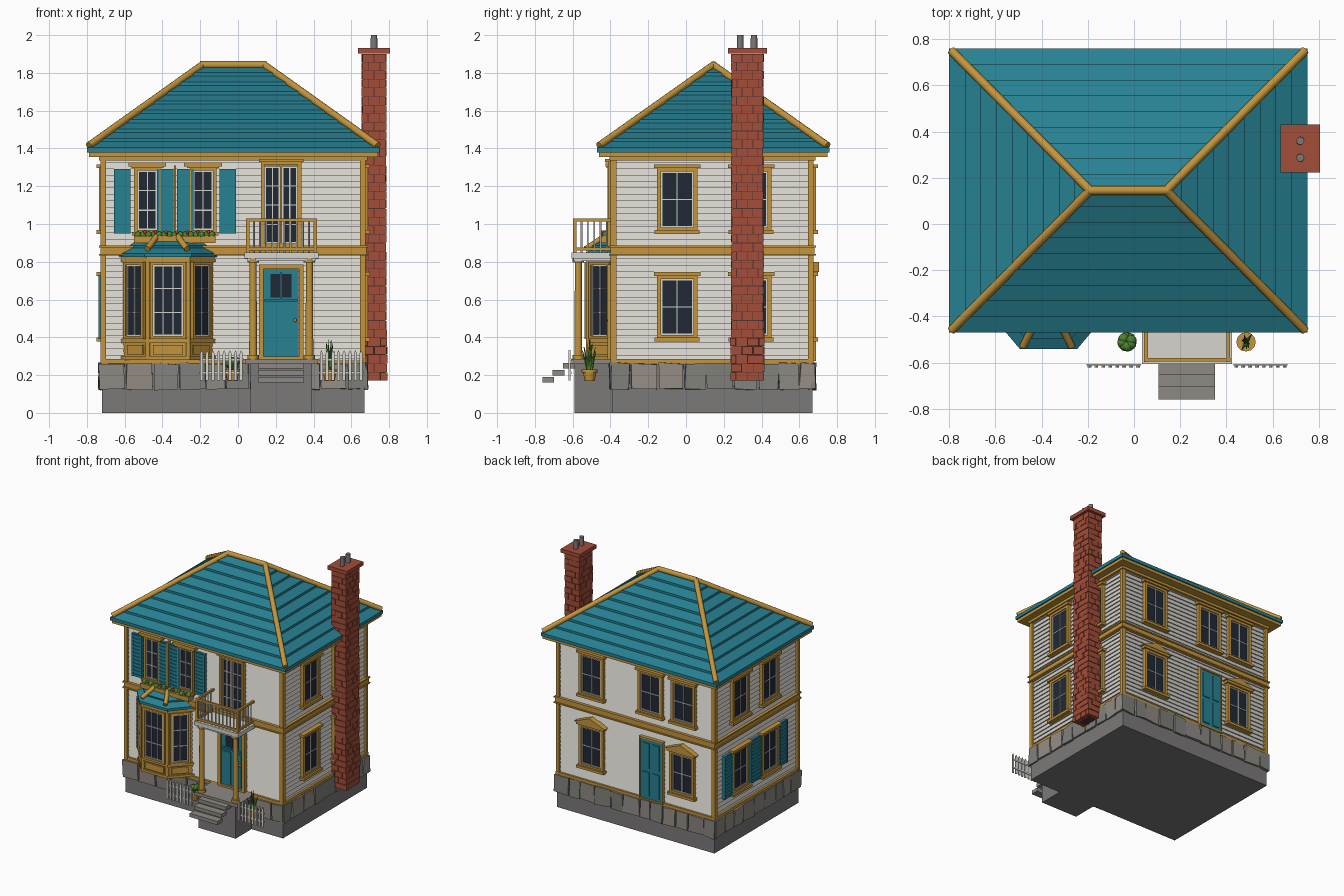
import bpy, bmesh, math, random
from mathutils import Matrix, Vector

if "Cube" in bpy.data.objects:
    bpy.data.objects.remove(bpy.data.objects["Cube"])
random.seed(4)
I = Matrix.Identity(4)
TEAL, GOLD, WHITE = (.02, .22, .29), (.55, .30, .045), (.68, .66, .61)
BRICK, DARK, GREY = (.36, .075, .04), (.015, .022, .036), (.20, .19, .19)
STONE, GREEN, RED = (.27, .25, .23), (.07, .22, .03), (.6, .04, .06)
parts = {}

def grp(name, col):
    if name not in parts:
        parts[name] = (bmesh.new(), col)
    return parts[name][0]

def box(name, col, x0, x1, y0, y1, z0, z1, M=I, jit=0):
    c = Matrix.Translation(((x0+x1)/2, (y0+y1)/2, (z0+z1)/2))
    s = Matrix.Diagonal((abs(x1-x0), abs(y1-y0), abs(z1-z0), 1))
    r = bmesh.ops.create_cube(grp(name, col), size=1, matrix=M @ c @ s)
    for v in r['verts']:
        v.co += Vector([random.uniform(-jit, jit) for _ in range(3)])

def tube(name, col, a, b, r, r2=None, n=12):
    a, b = Vector(a), Vector(b)
    M = Matrix.Translation((a+b)/2) @ (b-a).to_track_quat('Z', 'Y').to_matrix().to_4x4()
    o = bmesh.ops.create_cone(grp(name, col), cap_ends=True, segments=n, radius1=r,
                              radius2=r if r2 is None else r2, depth=(b-a).length, matrix=M)
    for f in {f for v in o['verts'] for f in v.link_faces}:
        f.smooth = len(f.verts) < 5

def ball(name, col, p, r):
    o = bmesh.ops.create_icosphere(grp(name, col), subdivisions=2, radius=r, matrix=Matrix.Translation(p))
    for f in {f for v in o['verts'] for f in v.link_faces}:
        f.smooth = True

def loft(name, col, rings, M=I):
    bm = grp(name, col)
    R = [[bm.verts.new(M @ Vector(p)) for p in ring] for ring in rings]
    n = len(R[0])
    for A, B in zip(R, R[1:]):
        for i in range(n):
            bm.faces.new((A[i], A[(i+1) % n], B[(i+1) % n], B[i]))
    bm.faces.new(R[0][::-1])
    bm.faces.new(R[-1])

def rect(x0, x1, y0, y1, z):
    return [(x0, y0, z), (x1, y0, z), (x1, y1, z), (x0, y1, z)]

# wall frames: local x runs along the wall, local -y points outward
X0, X1, Y0, Y1 = -.715, .665, -.385, .665
def frame(x, y, ang):
    return Matrix.Translation((x, y, 0)) @ Matrix.Rotation(ang, 4, 'Z')
FRONT, RIGHT = frame(0, Y0, 0), frame(X1, 0, math.pi/2)
BACK, LEFT = frame(0, Y1, math.pi), frame(X0, 0, -math.pi/2)

def surround(M, u, w, z0, z1, t=.022, out=.022):
    for s in (-1, 1):
        box('window_trim', GOLD, u+s*w/2, u+s*(w/2-t), -out, .01, z0, z1, M)
    box('window_trim', GOLD, u-w/2, u+w/2, -out, .01, z1-t, z1, M)
    box('window_trim', GOLD, u-w/2, u+w/2, -out, .01, z0, z0+t, M)

def window(M, u, w, z0, z1, cols=2, rows=3, t=.022, cap='sill'):
    surround(M, u, w, z0, z1, t)
    a, b, c, d = u-w/2+t, u+w/2-t, z0+t, z1-t
    box('window_glass', DARK, a, b, -.007, .01, c, d, M)
    for i in range(cols+1):
        x, h = a+(b-a)*i/cols, .008 if i in (0, cols) else .003
        box('window_sashes', WHITE, x-h, x+h, -.014, 0, c, d, M)
    for i in range(rows+1):
        z, h = c+(d-c)*i/rows, .008 if i in (0, rows) else .003
        box('window_sashes', WHITE, a, b, -.013, 0, z-h, z+h, M)
    if cap:
        box('window_sills', GOLD, u-w/2-.012, u+w/2+.012, -.035, .01, z0-.012, z0+.008, M)
        box('window_caps', GOLD, u-w/2-.015, u+w/2+.015, -.035, .01, z1-.004, z1+.015, M)
    if cap == 'gable':
        loft('window_pediments', GOLD, [[(u-w/2-.03, y, z1+.015), (u+w/2+.03, y, z1+.015),
             (u, y, z1+.07)] for y in (.01, -.04)], M)

def shutter(M, u, w, z0, z1):
    box('shutters', TEAL, u-w/2, u+w/2, -.016, .01, z0, z1, M)
    for s in (-1, 1):
        box('shutters', TEAL, u+s*w/2, u+s*(w/2-.013), -.023, 0, z0, z1, M)
    n = 12
    for i in range(n):
        z = z0+(z1-z0)*(i+.15)/n
        box('shutters', TEAL, u-w/2+.01, u+w/2-.01, -.021, 0, z, z+(z1-z0)*.6/n, M)

# foundation and rough stones
box('foundation', GREY, -.72, .67, -.39, .67, 0, .27)
for M, a, b in ((FRONT, -.74, .69), (RIGHT, -.40, .68), (BACK, -.69, .74), (LEFT, -.68, .40)):
    while a < b-.04:
        w = min(random.uniform(.09, .15), b-a)
        k = random.randrange(3)
        box('stones_%d' % k, [STONE, (.22, .22, .2), (.31, .27, .24)][k], a+.004, a+w-.004,
            -.02, .02, .125, .262, M, .006)
        a += w

# clapboard walls, each board tapering upward
n, h = 32, (1.36-.27)/32
for i in range(n):
    z = .27+i*h
    loft('clapboard_walls', WHITE, [rect(X0, X1, Y0, Y1, z),
         rect(X0+.009, X1-.009, Y0+.009, Y1-.009, z+h)])

# gold corner posts and bands
for x in (-.714, .661):
    for y in (-.384, .661):
        box('corner_posts', GOLD, x-.015, x+.015, y-.015, y+.015, .27, 1.36)
for z0, z1, e in ((.262, .285, .012), (.838, .88, .014), (.832, .842, .022), (.876, .886, .022), (1.335, 1.36, .02)):
    box('trim_bands', GOLD, X0-e, X1+e, Y0-e, Y1+e, z0, z1)
box('eave_trim', GOLD, -.79, .74, -.46, .75, 1.355, 1.385)

# hipped roof in overlapping courses
E, T = (-.8, .75, -.47, .76, 1.378), (-.19, .14, .144, .146, 1.825)
def at(t, dz=0):
    p = [a+(b-a)*t for a, b in zip(E, T)]
    return rect(*p[:4], p[4]+dz)
for i in range(9):
    loft('roof', TEAL, [at(i/9), at(i/9, .026), at((i+1)/9, .008)])
for x, xt in ((-.79, -.19), (.74, .14)):
    for y in (-.46, .75):
        tube('roof_ridges', GOLD, (x, y, 1.415), (xt, .145, 1.842), .019)
tube('roof_ridges', GOLD, (-.2, .145, 1.842), (.15, .145, 1.842), .02)

# brick chimney with cap and pots
cx, cy, hx, hy = .72, .325, .065, .085
box('chimney_core', (.09, .03, .025), cx-hx+.005, cx+hx-.005, cy-hy+.005, cy+hy-.005, .175, 1.9)
for r in range(38):
    z, g = .17+r*.0456, .004 if r < 6 else 0
    xs, ys = ((0, .5, 1), (0, .33, .67, 1)) if r % 2 else ((0, .27, .73, 1), (0, .17, .5, .83, 1))
    for i in range(len(xs)-1):
        for j in range(len(ys)-1):
            if 0 < i < len(xs)-2 and 0 < j < len(ys)-2:
                continue
            kx, ky = hx+g+random.uniform(-.002, .004), hy+g+random.uniform(-.002, .004)
            box('chimney_bricks', BRICK, cx-kx+2*kx*xs[i]+.0015, cx-kx+2*kx*xs[i+1]-.0015,
                cy-ky+2*ky*ys[j]+.0015, cy-ky+2*ky*ys[j+1]-.0015, z+.0015, z+.044)
box('chimney_cap', BRICK, .635, .805, .223, .43, 1.902, 1.932)
for y in (.287, .36):
    tube('chimney_pots', GREY, (cx, y, 1.92), (cx, y, 2), .018, .017)

# right, left and back windows
for M, us in ((RIGHT, (-.047, .345)), (LEFT, (-.35, .02))):
    for u in us:
        window(M, u, .215, .96, 1.3, 2, 2)
        window(M, u, .215, .39, .73, 2, 2)
for u, w in ((-.51, .1), (-.165, .13), (.18, .1)):
    shutter(LEFT, u, w, .39, .73)
for u in (-.36, .16, .45):
    window(BACK, u, .215, .96, 1.3, 2, 2)
for u in (-.36, .44):
    window(BACK, u, .215, .39, .73, 2, 2, cap='gable')
box('back_door', TEAL, .075, .265, -.016, .01, .285, .755, BACK)
for u in (.125, .215):
    for z0, z1 in ((.31, .5), (.53, .73)):
        box('back_door', TEAL, u-.03, u+.03, -.023, 0, z0, z1, BACK)
surround(BACK, .17, .21, .275, .77, .012)

# front upper windows, shutters, flower box
for u in (-.48, -.185):
    window(FRONT, u, .14, .95, 1.3, 2, 3, .018)
    box('window_caps', GOLD, u-.1, u+.1, -.04, .01, 1.305, 1.325, FRONT)
for u in (-.612, -.385, -.28, -.055):
    shutter(FRONT, u, .088, .95, 1.29)
box('shutter_post', GOLD, -.339, -.327, -.03, .01, .93, 1.31, FRONT)
box('flower_box', GOLD, -.55, -.12, -.065, 0, .9, .936, FRONT)
for i in range(15):
    p = (-.53+i*.028, -.425+random.uniform(-.012, .012), .942)
    ball('flower_leaves', GREEN, p, .019)
    if i % 2:
        ball('flowers', (RED, WHITE)[0], (p[0]+.01, p[1]-.015, .957), .009)

# bay window
def bay(wa, wf, yf, z):
    return [(-.37-wa, -.38, z), (-.37-wf, yf, z), (-.37+wf, yf, z), (-.37+wa, -.38, z)]
loft('bay_walls', GOLD, [bay(.235, .105, -.515, .28), bay(.235, .105, -.515, .82)])
for a, b in ((.28, .3), (.37, .39), (.8, .825)):
    loft('bay_mouldings', GOLD, [bay(.25, .115, -.527, a), bay(.25, .115, -.527, b)])
BF = frame(-.37, -.515, 0)
ang = math.atan2(.135, .13)
BL, BR = frame(-.54, -.4475, -ang), frame(-.2, -.4475, ang)
for M, w in ((BF, .19), (BL, .15), (BR, .15)):
    window(M, 0, w, .39, .8, 3 if w > .16 else 2, 3, .016, None)
    box('bay_panels', GOLD, -w/2+.015, w/2-.015, -.01, .01, .31, .36, M)
for s in (-1, 1):
    tube('bay_posts', GOLD, (-.37+s*.107, -.517, .28), (-.37+s*.107, -.517, .82), .012)
    tube('bay_roof_ridges', GOLD, (-.375+s*.105, -.53, .868), (-.375+s*.055, -.43, .935), .016)
loft('bay_roof', TEAL, [bay(.26, .125, -.54, .825), bay(.26, .125, -.54, .845),
     bay(.21, .1, -.49, .872), bay(.21, .1, -.495, .886), bay(.15, .06, -.42, .92)])

# front door and balcony door
surround(FRONT, .228, .236, .275, .785, .024, .03)
box('front_door', TEAL, .135, .321, -.014, .01, .285, .762, FRONT)
for u in (.182, .274):
    box('front_door', TEAL, u-.036, u+.036, -.021, 0, .31, .57, FRONT)
box('front_door', TEAL, .14, .316, -.03, 0, .59, .602, FRONT)
box('door_glass', DARK, .172, .284, -.019, 0, .61, .735, FRONT)
box('front_door', TEAL, .225, .231, -.024, 0, .6, .745, FRONT)
ball('door_knob', GOLD, (.303, -.41, .49), .009)
for u in (.182, .274):
    window(FRONT, u, .094, .89, 1.31, 2, 4, .006, None)
surround(FRONT, .228, .215, .88, 1.33, .018, .028)
box('window_caps', GOLD, .11, .346, -.045, .01, 1.328, 1.345, FRONT)

# porch, steps, columns
box('porch_base', GREY, .065, .392, -.59, -.38, 0, .262)
box('porch_floor', STONE, .04, .42, -.605, -.38, .258, .285)
for i in range(3):
    y, z = -.76+i*.054, .162+i*.037
    box('steps', STONE, .105, .35, y, y+.062, z, z+.029)
for x in (.08, .378):
    tube('porch_columns', GOLD, (x, -.57, .28), (x, -.57, .82), .021, .018)
    for z in (.283, .795):
        tube('column_collars', GOLD, (x, -.57, z), (x, -.57, z+.024), .03)
box('balcony_slab', WHITE, .035, .425, -.605, -.38, .818, .85)
box('balcony_slab', WHITE, .05, .41, -.595, -.38, .805, .818)

# balcony railing
xa, xb, yf = .052, .408, -.588
for z in (.868, 1.022):
    box('balcony_rails', GOLD, xa-.008, xb+.008, yf-.008, yf+.008, z-.008, z+.008)
    for x in (xa, xb):
        box('balcony_rails', GOLD, x-.008, x+.008, yf, -.385, z-.008, z+.008)
for x in (xa, xb):
    box('balcony_posts', GOLD, x-.009, x+.009, yf-.009, yf+.009, .85, 1.03)
    for i in range(1, 6):
        y = yf+i*.034
        tube('balusters', WHITE, (x, y, .85), (x, y, 1.02), .005, n=8)
for i in range(1, 11):
    x = xa+(xb-xa)*i/11
    tube('balusters', WHITE, (x, yf, .85), (x, yf, 1.02), .005, n=8)

# picket fences
for x0 in (-.205, .43):
    for z in (.205, .275):
        box('fence_rails', WHITE, x0, x0+.235, -.613, -.607, z, z+.013)
    for i in range(8):
        x = x0+.012+i*.03
        loft('fence_pickets', WHITE, [[(x-.008, y, .172), (x+.008, y, .172), (x+.008, y, .315),
             (x, y, .332), (x-.008, y, .315)] for y in (-.612, -.621)])

# potted bush and spiky plant
for x in (-.03, .485):
    tube('plant_pots', GOLD, (x, -.51, .168), (x, -.51, .222), .026, .037)
    tube('plant_pots', GOLD, (x, -.51, .215), (x, -.51, .23), .042)
for i in range(9):
    a = i*2.4
    r = 0 if i == 0 else .02
    ball('bush', GREEN, (-.03+r*math.cos(a), -.51+r*math.sin(a), .25+.012*(i % 3)), .023)
for i in range(11):
    a, l = i*2.4, .008+.035*(i % 4)/3
    p = (.485+l*math.cos(a), -.51+l*math.sin(a), .4-l*1.6)
    tube('spiky_leaves', GREEN, (.485+.2*l*math.cos(a), -.51+.2*l*math.sin(a), .22), p, .009, .001, 5)

# turn every group into an object
for name, (bm, col) in parts.items():
    bmesh.ops.recalc_face_normals(bm, faces=bm.faces)
    me = bpy.data.meshes.new(name)
    bm.to_mesh(me)
    bm.free()
    mat = bpy.data.materials.new(name)
    mat.diffuse_color = (*col, 1)
    mat.use_nodes = True
    mat.node_tree.nodes["Principled BSDF"].inputs["Base Color"].default_value = mat.diffuse_color
    me.materials.append(mat)
    bpy.context.collection.objects.link(bpy.data.objects.new(name, me))
